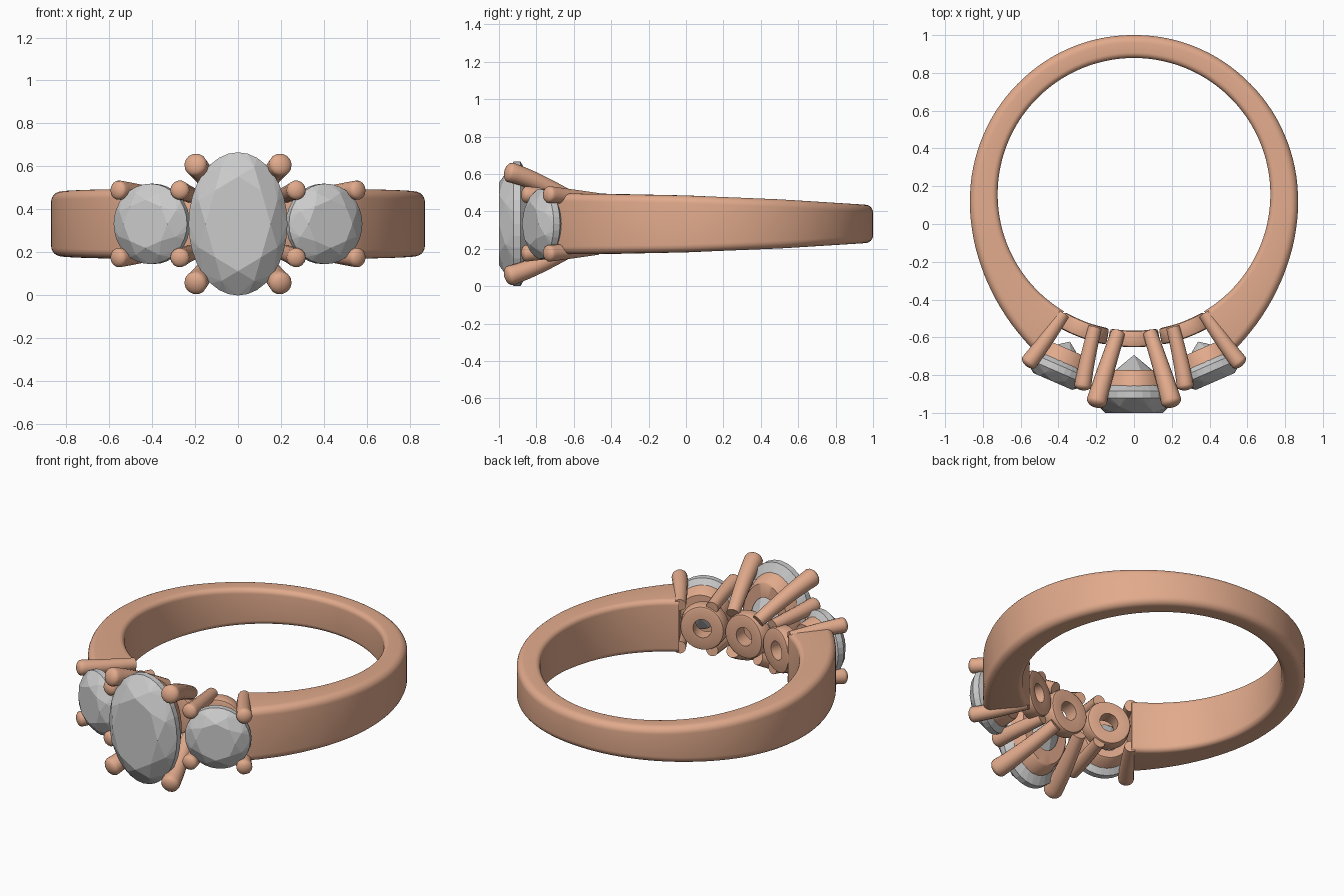
import bpy, bmesh
from math import sin, cos, pi, radians
from mathutils import Vector

if "Cube" in bpy.data.objects:
    bpy.data.objects.remove(bpy.data.objects["Cube"])

CY, CZ, R_IN = 0.157, 0.333, 0.722        # ring centre and finger radius
SIDE = radians(23.5)                      # angle of the side stones

gold = bpy.data.materials.new("rose_gold")
gold.diffuse_color = (0.75, 0.40, 0.26, 1)
gold.use_nodes = True
gold.node_tree.nodes["Principled BSDF"].inputs["Base Color"].default_value = gold.diffuse_color


def place(u, r, z, a):
    """Across / outward / up, in a frame turned by angle a round the ring."""
    return Vector((r * sin(a) + u * cos(a), CY - r * cos(a) + u * sin(a), CZ + z))


def finish(name, bm, mat=None, smooth=None):
    bmesh.ops.recalc_face_normals(bm, faces=bm.faces)
    me = bpy.data.meshes.new(name)
    bm.to_mesh(me)
    bm.free()
    ob = bpy.data.objects.new(name, me)
    bpy.context.collection.objects.link(ob)
    if mat:
        me.materials.append(mat)
    if smooth:
        bpy.ops.object.select_all(action='DESELECT')
        ob.select_set(True)
        bpy.context.view_layer.objects.active = ob
        bpy.ops.object.shade_smooth_by_angle(angle=radians(smooth))
    return ob


def loft(name, rings, loop=False, smooth=40):
    """Skin closed rings; cap the ends or join last ring to first."""
    bm = bmesh.new()
    vs = [[bm.verts.new(p) for p in ring] for ring in rings]
    n = len(vs[0])
    for i in range(len(vs) if loop else len(vs) - 1):
        a, b = vs[i], vs[(i + 1) % len(vs)]
        for j in range(n):
            k = (j + 1) % n
            bm.faces.new((a[j], a[k], b[k], b[j]))
    if not loop:
        bm.faces.new(vs[0])
        bm.faces.new(vs[-1])
    return finish(name, bm, gold, smooth)


def interp(x, table):
    for (x0, y0), (x1, y1) in zip(table, table[1:]):
        if x <= x1:
            t = max(0, (x - x0) / (x1 - x0))
            return y0 + (y1 - y0) * t
    return table[-1][1]


def rounded_section(r0, r1, h, ci, co, seg=6):
    pts = []
    for k, (sr, sz) in enumerate(((1, 1), (-1, 1), (-1, -1), (1, -1))):
        c = co if sr > 0 else ci
        cr = r1 - c if sr > 0 else r0 + c
        for s in range(seg + 1):
            t = (k + s / seg) * pi / 2
            pts.append((cr + c * cos(t), sz * (h - c) + c * sin(t)))
    return pts


# Shank: rounded section that grows thicker and taller toward the stones
thick = [(32, .262), (40, .233), (48, .209), (56, .189), (66, .170), (78, .155), (90, .146),
         (110, .136), (135, .127), (180, .121)]
height = [(-.7, .162), (-.5, .162), (0, .152), (.5, .131), (1, .10)]
rings = []
for i in range(97):
    deg = 31 + 298 * i / 96
    t = interp(min(deg, 360 - deg), thick)
    a = radians(deg)
    h = interp(CY - .8 * cos(a), height)
    rings.append([place(0, r, z, a) for r, z in rounded_section(R_IN, R_IN + t, h, .03, .042)])
loft("shank", rings)


def oval_ring(name, profile, a, wrap=False, n=40):
    """Profile of (half width, half height, radius) points swept round an oval."""
    rings = []
    for w, h, r in profile:
        ring = []
        for j in range(n):
            t = 2 * pi * j / n
            u, z = w * cos(t), h * sin(t)
            ring.append(place(0, r, z, a + u / .766) if wrap else place(u, r, z, a))
        rings.append(ring)
    loft(name, rings, loop=True)


def prong(name, pts, r0, r1, n=14, steps=12):
    """Round tapered claw along a quadratic bend, with a domed tip."""
    p0, p1, p2 = pts
    mid = p1 * 2 - (p0 + p2) / 2
    stations = []
    for i in range(steps + 1):
        t = i / steps
        p = p0 * (1 - t) ** 2 + mid * 2 * t * (1 - t) + p2 * t * t
        d = ((mid - p0) * (1 - t) + (p2 - mid) * t).normalized()
        stations.append((p, d, r0 + (r1 - r0) * t))
    for i in range(1, 6):
        e = i / 5 * radians(84)
        stations.append((p2 + d * r1 * .6 * sin(e), d, r1 * cos(e)))
    rings = []
    for p, d, r in stations:
        x = d.cross(Vector((0, 0, 1))).normalized()
        y = d.cross(x)
        rings.append([p + (x * cos(2 * pi * j / n) + y * sin(2 * pi * j / n)) * r
                      for j in range(n)])
    loft(name, rings, smooth=50)


def stone(name, a, w, h, culet, girdle, table, tw):
    """Faceted brilliant: table, stars, kites, girdle band and pavilion."""
    bm = bmesh.new()

    def ring(n, s, r, off=0.0):
        return [bm.verts.new(place(w * s * cos(2 * pi * (j + off) / n), r,
                                   h * s * sin(2 * pi * (j + off) / n), a)) for j in range(n)]

    g = .018
    top = ring(8, tw, table)
    star = ring(8, (1 + tw) / 2 + .03, girdle + g + (table - girdle - g) * .58, .5)
    gu, gl = ring(32, 1, girdle + g), ring(32, 1, girdle - g)
    low = ring(8, .5, culet + (girdle - culet) * .47, .5)
    tip = bm.verts.new(place(0, culet, 0, a))
    bm.faces.new(top)
    for i in range(8):
        k = (i + 1) % 8
        bm.faces.new((top[i], top[k], star[i]))
        bm.faces.new((top[i], star[i], gu[4 * i], star[i - 1]))
        bm.faces.new((tip, low[i - 1], gl[4 * i], low[i]))
        for j in range(4):
            p, q = 4 * i + j, (4 * i + j + 1) % 32
            bm.faces.new((star[i], gu[p], gu[q]))
            bm.faces.new((low[i], gl[p], gl[q]))
            bm.faces.new((gu[p], gu[q], gl[q], gl[p]))
    finish(name, bm)


# Stones
stone("centre_stone", 0, .23, .333, .85, 1.06, 1.157, .66)
for tag, s in (("left", -1), ("right", 1)):
    stone(tag + "_stone", s * SIDE, .186, .187, .85, 1.005, 1.08, .6)

# Gallery washers lining the finger hole
for tag, s in (("left", -1), ("centre", 0), ("right", 1)):
    R, b, i = .134, .014, .056
    oval_ring(tag + "_base_washer",
              [(i, i, .722), (R - b, R - b, .722), (R - b * .3, R - b * .3, .726), (R, R, .736),
               (R, R, .795), (R - b * .3, R - b * .3, .805), (R - b, R - b, .809), (i, i, .809)],
              s * radians(20.5), wrap=True)

# Conical seats under the girdles
oval_ring("centre_seat", [(.10, .16, .93), (.155, .245, .93), (.165, .257, .94),
                          (.188, .283, 1.02), (.182, .277, 1.03), (.165, .255, 1.03)], 0)
for tag, s in (("left", -1), ("right", 1)):
    oval_ring(tag + "_seat", [(.08, .08, .89), (.125, .125, .89), (.133, .133, .90),
                              (.155, .155, .97), (.15, .15, .978), (.135, .135, .978)], s * SIDE)

# Claws: four for each stone
for v, sz in (("lower", -1), ("upper", 1)):
    for tag, s in (("left", -1), ("right", 1)):
        prong(f"centre_claw_{v}_{tag}",
              [place(s * .085, .735, sz * .115, 0), place(s * .15, .935, sz * .215, 0),
               place(s * .197, 1.095, sz * .275, 0)], .038, .054)
        for end, e in (("inner", -1), ("outer", 1)):
            u = s * e
            prong(f"{tag}_claw_{v}_{end}",
                  [place(u * .092, .728, sz * .13, s * SIDE),
                   place(u * .123, .90, sz * .146, s * SIDE),
                   place(u * .155, 1.035, sz * .157, s * SIDE)], .036, .045)
